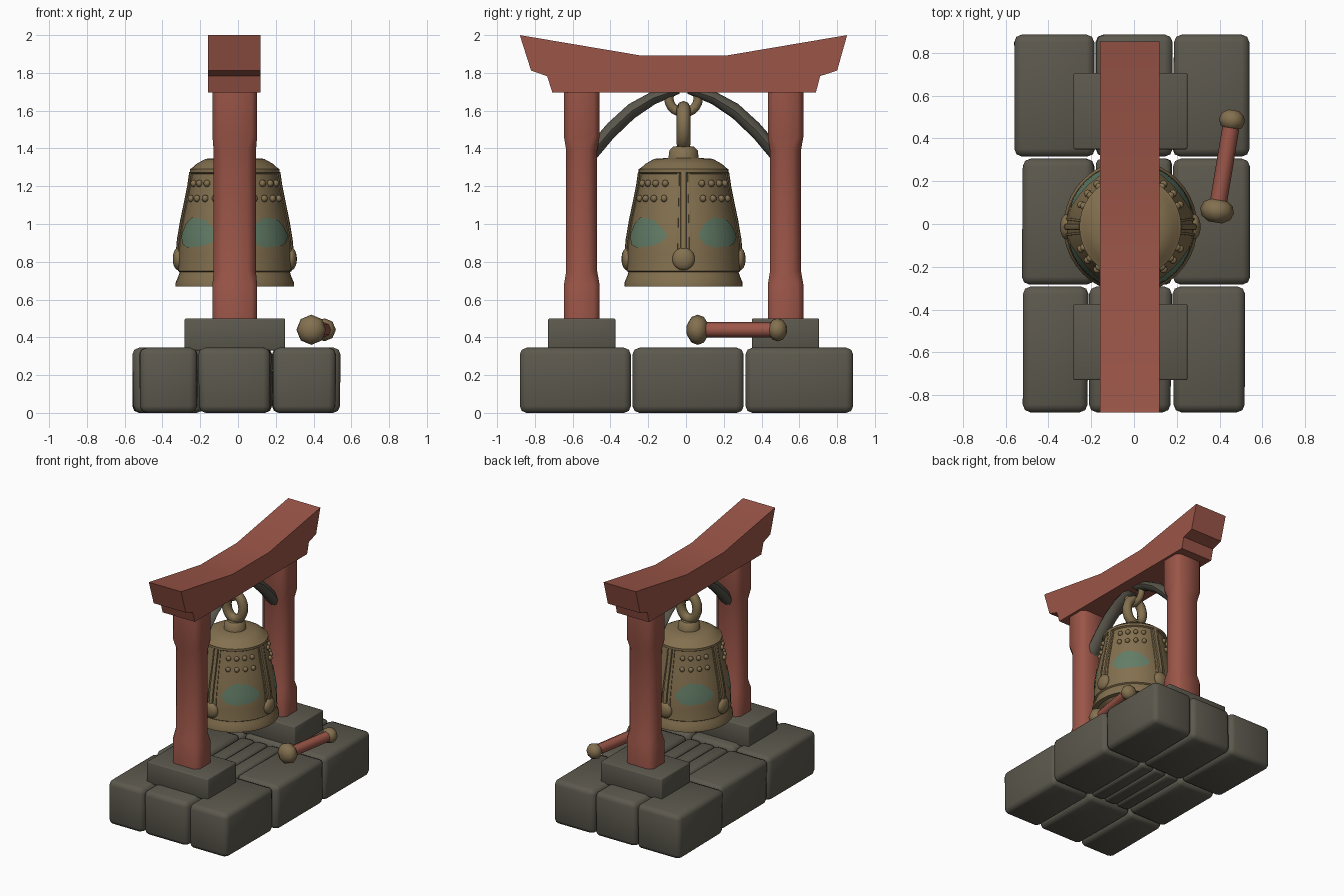
import bpy, bmesh, math, random
from math import sin, cos, pi, radians
from mathutils import Vector, Matrix

if "Cube" in bpy.data.objects:
    bpy.data.objects.remove(bpy.data.objects["Cube"])

random.seed(4)
CX, CY = -0.017, -0.013  # bell axis


def mat(name, rgb):
    m = bpy.data.materials.new(name)
    m.diffuse_color = (*rgb, 1)
    m.use_nodes = True
    m.node_tree.nodes["Principled BSDF"].inputs["Base Color"].default_value = m.diffuse_color
    return m


STONE = mat("dark stone", (0.107, 0.098, 0.075))
RED = mat("red wood", (0.33, 0.092, 0.065))
BRONZE = mat("bronze", (0.228, 0.162, 0.078))
PATINA = mat("green patina", (0.125, 0.205, 0.135))


def finish(name, bm, material, angle=40):
    bmesh.ops.recalc_face_normals(bm, faces=bm.faces)
    me = bpy.data.meshes.new(name)
    bm.to_mesh(me)
    bm.free()
    me.materials.append(material)
    me.shade_smooth()
    me.set_sharp_from_angle(angle=radians(angle))
    ob = bpy.data.objects.new(name, me)
    bpy.context.collection.objects.link(ob)
    return ob


def block(name, x0, x1, y0, y1, z0, z1, bevel, jitter=0.0):
    bm = bmesh.new()
    bmesh.ops.create_cube(bm, size=1)
    for v in bm.verts:
        v.co = Vector(((x0 + x1) / 2 + v.co.x * (x1 - x0),
                       (y0 + y1) / 2 + v.co.y * (y1 - y0),
                       (z0 + z1) / 2 + v.co.z * (z1 - z0)))
        v.co.x += random.uniform(-jitter, jitter)
    bmesh.ops.bevel(bm, geom=bm.edges[:], offset=bevel, segments=2, profile=0.5, affect='EDGES')
    return finish(name, bm, STONE, 50)


def loft(name, rings, material, angle=40, closed=False, caps=True):
    """Skin a list of equal-length point rings."""
    bm = bmesh.new()
    vs = [[bm.verts.new(p) for p in r] for r in rings]
    n = len(vs[0])
    for i in range(len(vs) if closed else len(vs) - 1):
        a, b = vs[i], vs[(i + 1) % len(vs)]
        for j in range(n):
            bm.faces.new((a[j], a[(j + 1) % n], b[(j + 1) % n], b[j]))
    if caps and not closed:
        bm.faces.new(vs[0])
        bm.faces.new(vs[-1])
    return finish(name, bm, material, angle)


def lathe(name, profile, material, n=32, matrix=Matrix(), angle=40, caps=True):
    rings = [[matrix @ Vector((r * cos(2 * pi * j / n), r * sin(2 * pi * j / n), z))
              for j in range(n)] for r, z in profile]
    return loft(name, rings, material, angle, caps=caps)


# Stone plinth, three rows of large blocks with narrow strips in the middle
rows = [(-0.88, -0.292, (-0.52, -0.212, 0.178, 0.52)),
        (-0.283, 0.305, (-0.525, -0.18, 0.18, 0.545)),
        (0.315, 0.885, (-0.56, -0.18, 0.18, 0.54))]
for r, (y0, y1, xs) in enumerate(rows):
    for c in range(3):
        if r == 1 and c == 1:
            for k in range(3):
                x = -0.177 + k * 0.118
                block(f"plinth_strip_{k}", x, x + 0.116, y0, y1, 0.01, 0.335, 0.025, 0.003)
        else:
            block(f"plinth_stone_{r}_{c}", xs[c] + 0.004, xs[c + 1] - 0.004,
                  y0, y1, 0.0, 0.345, 0.036, 0.005)

# Pedestals and posts with thicker ends
for tag, yc in (("front", -0.552), ("back", 0.527)):
    block(tag + "_pedestal", -0.283, 0.25, yc - 0.178, yc + 0.178, 0.33, 0.5, 0.008)
    rings = []
    for z, hx, hy, ch in ((0.49, .118, .094, .03), (0.68, .118, .094, .03), (0.75, .112, .082, .045),
                          (1.39, .112, .082, .045), (1.46, .118, .094, .03), (1.72, .118, .094, .03)):
        rings.append([(CX + sx * x, yc + sy * y, z) for sx, sy, x, y in (
            (1, -1, hx, hy - ch), (1, 1, hx, hy - ch), (1, 1, hx - ch, hy), (-1, 1, hx - ch, hy),
            (-1, 1, hx, hy - ch), (-1, -1, hx, hy - ch), (-1, -1, hx - ch, hy), (1, -1, hx - ch, hy))])
    loft(tag + "_post", rings, RED, 50)

# Upswept top beam
beam = [(-0.88, 2.0), (-0.24, 1.892), (0.215, 1.892), (0.853, 2.0), (0.80, 1.812), (0.71, 1.783),
        (0.688, 1.697), (-0.708, 1.697), (-0.735, 1.783), (-0.82, 1.812)]
loft("top_beam", [[(x, y, z) for y, z in beam] for x in (-0.16, 0.12)], RED, 30)

# Curved braces between posts and beam
outer = [(0.50, 1.42), (0.40, 1.535), (0.29, 1.635), (0.17, 1.70), (0.03, 1.735)]
inner = [(0.50, 1.30), (0.37, 1.455), (0.26, 1.56), (0.15, 1.635), (0.02, 1.69)]
for tag, s in (("front", -1), ("back", 1)):
    rings = []
    for (ya, za), (yb, zb) in zip(outer, inner):
        ym, zm = (ya + yb) / 2, (za + zb) / 2
        rings.append([(CX + 0.055 * cos(a), CY + s * (ym + (ya - yb) / 2 * sin(a)),
                       zm + (za - zb) / 2 * sin(a)) for a in [2 * pi * k / 8 for k in range(8)]])
    loft(tag + "_brace", rings, STONE, 50)


# Hanging links
def link(name, rx, rz, thick, zc, along_y):
    rings = []
    for i in range(20):
        a = 2 * pi * i / 20
        ring = []
        for j in range(8):
            b = 2 * pi * j / 8
            u, w = (rx + thick * cos(b)) * cos(a), (rz + thick * cos(b)) * sin(a)
            t = thick * sin(b)
            ring.append((CX + (t if along_y else u), CY + (u if along_y else t), zc + w))
        rings.append(ring)
    loft(name, rings, BRONZE, 60, closed=True)


link("bell_link", 0.072, 0.098, 0.036, 1.518, False)
link("beam_link", 0.078, 0.075, 0.025, 1.665, True)

# Bell: outer skin, lip, hollow inside
skin = [(0.30, 0.765), (0.298, 0.84), (0.291, 0.92), (0.274, 1.02), (0.255, 1.11), (0.237, 1.2), (0.226, 1.265)]
profile = [(0.02, 1.24), (0.16, 1.23), (0.22, 1.05), (0.25, 0.8), (0.275, 0.67),
           (0.313, 0.67), (0.313, 0.69), (0.298, 0.725), (0.292, 0.745), (0.302, 0.752)] + skin + [
           (0.238, 1.272), (0.238, 1.29), (0.222, 1.3), (0.203, 1.318), (0.155, 1.345), (0.08, 1.35),
           (0.075, 1.39), (0.055, 1.41), (0.02, 1.413)]
lathe("bell", profile, BRONZE, 40, Matrix.Translation((CX, CY, 0)))


def radius(z):
    for (r0, z0), (r1, z1) in zip(skin, skin[1:]):
        if z <= z1:
            return r0 + (r1 - r0) * (z - z0) / (z1 - z0)
    return skin[-1][0]


def on_bell(deg, z, out=0.0):
    a, r = radians(deg), radius(z) + out
    return Vector((CX + r * cos(a), CY + r * sin(a), z))


def ball(name, center, deg, scale, seg=12):
    bm = bmesh.new()
    m = Matrix.Translation(center) @ Matrix.Rotation(radians(deg), 4, 'Z') @ Matrix.Diagonal((*scale, 1))
    bmesh.ops.create_uvsphere(bm, u_segments=seg, v_segments=seg // 2 + 1, radius=1, matrix=m)
    return finish(name, bm, BRONZE, 60)


for q in range(4):
    # Vertical strap ending in a round boss, with thin panel edges beside it
    for k, (off, w) in enumerate(((0, 0.017), (-7, 0.007), (7, 0.007))):
        deg = q * 90 + off
        side = Vector((-sin(radians(deg)), cos(radians(deg)), 0)) * w
        rings = []
        for z in (0.84, 0.92, 1.02, 1.11, 1.2, 1.275):
            rings.append([on_bell(deg, z, -0.01) - side, on_bell(deg, z, w * 0.6) - side * 0.8,
                          on_bell(deg, z, w * 0.9), on_bell(deg, z, w * 0.6) + side * 0.8,
                          on_bell(deg, z, -0.01) + side])
        loft(f"bell_strap_{q}_{k}", rings, BRONZE, 50)
    ball(f"bell_boss_{q}", on_bell(q * 90, 0.815, 0.0), q * 90, (0.03, 0.06, 0.06), 16)
    # Two rows of studs per quarter
    for z in (1.135, 1.215):
        for off in (-21, -7, 7, 21):
            d = q * 90 + 45 + off
            ball(f"bell_stud_{q}", on_bell(d, z, 0.004), d, (0.018, 0.019, 0.019), 8)
    # Patina patch: thin plate following the bell
    bm = bmesh.new()
    cols = []
    for off, lo, hi in ((-29, 0.93, 0.95), (-22, 0.89, 1.0), (-11, 0.875, 1.035), (0, 0.88, 1.03),
                        (11, 0.885, 1.02), (20, 0.90, 0.985), (27, 0.93, 0.95)):
        cols.append([bm.verts.new(on_bell(q * 90 + 45 + off, lo + (hi - lo) * t / 4, 0.005)) for t in range(5)])
    for a, b in zip(cols, cols[1:]):
        for t in range(4):
            bm.faces.new((a[t], b[t], b[t + 1], a[t + 1]))
    finish(f"patina_patch_{q}", bm, PATINA, 60)

# Mallet floating beside the bell
p0, p1 = Vector((0.388, 0.062, 0.44)), Vector((0.458, 0.485, 0.44))
M = Matrix.Translation(p0) @ (p1 - p0).to_track_quat('Z', 'Y').to_matrix().to_4x4()
L = (p1 - p0).length
lathe("mallet_handle", [(0.04, 0), (0.04, L)], RED, 8, M, 50)
for tag, z, r, h in (("large", 0, 0.08, 0.055), ("small", L, 0.061, 0.047)):
    prof = [(0.4 * r, z - h), (0.85 * r, z - 0.6 * h), (r, z), (0.85 * r, z + 0.6 * h), (0.4 * r, z + h)]
    lathe("mallet_head_" + tag, prof, BRONZE, 8, M, 55)
